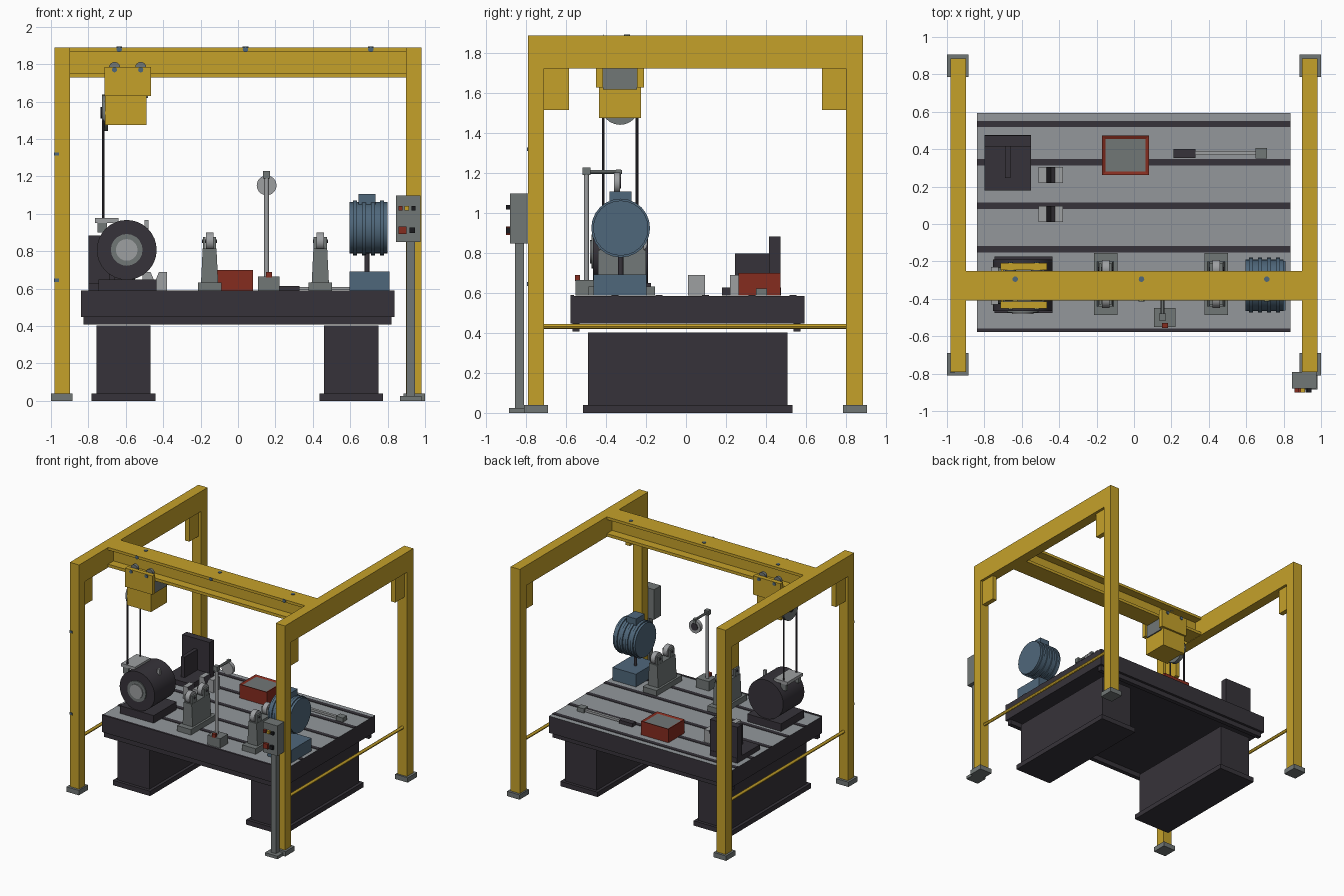
import bpy, bmesh, math
from mathutils import Matrix, Vector

cube = bpy.data.objects.get("Cube")
if cube:
    bpy.data.objects.remove(cube, do_unlink=True)


def material(name, *srgb):
    mat = bpy.data.materials.new(name)
    mat.use_nodes = True
    col = tuple((c / 255) ** 2.2 for c in srgb) + (1,)
    mat.diffuse_color = col
    mat.node_tree.nodes["Principled BSDF"].inputs["Base Color"].default_value = col
    return mat


YELLOW = material("safety yellow", 196, 160, 46)
DARK = material("dark cast iron", 57, 54, 60)
TABLE = material("machined grey", 146, 150, 154)
GREY = material("mid grey", 112, 118, 117)
LIGHT = material("light steel", 156, 158, 160)
RED = material("red paint", 132, 48, 36)
BLUE = material("blue paint", 80, 103, 122)
BLACK = material("black", 32, 32, 35)


def finish(name, bm, *mats):
    bmesh.ops.recalc_face_normals(bm, faces=bm.faces)
    mesh = bpy.data.meshes.new(name)
    bm.to_mesh(mesh)
    bm.free()
    ob = bpy.data.objects.new(name, mesh)
    bpy.context.collection.objects.link(ob)
    for m in mats:
        mesh.materials.append(m)
    return ob


def box(name, mat, x, y, z):
    """Box from three (low, high) ranges."""
    bm = bmesh.new()
    bmesh.ops.create_cube(bm, size=1)
    for v in bm.verts:
        v.co = [(r[0] + r[1]) / 2 + c * (r[1] - r[0]) for c, r in zip(v.co, (x, y, z))]
    return finish(name, bm, mat)


def rod(name, mat, a, b, r, sides=24):
    """Cylinder from point a to point b."""
    a, b = Vector(a), Vector(b)
    bm = bmesh.new()
    rot = Vector((0, 0, 1)).rotation_difference(b - a).to_matrix().to_4x4()
    bmesh.ops.create_cone(bm, cap_ends=True, segments=sides, radius1=r, radius2=r,
                          depth=(b - a).length, matrix=Matrix.Translation((a + b) / 2) @ rot)
    ob = finish(name, bm, mat)
    if sides > 8:
        bpy.ops.object.select_all(action="DESELECT")
        ob.select_set(True)
        bpy.context.view_layer.objects.active = ob
        bpy.ops.object.shade_smooth_by_angle(angle=math.radians(30))
    return ob


def around(c, half):
    return (c - half, c + half)


# Gantry side frames: posts, feet, beams, corner brackets, guard rails
for side, s in (("right", -1), ("left", 1)):
    cx = 0.94 * s
    px = around(cx, 0.042)
    for end, y, foot, gus in (("front", (-0.79, -0.71), (-0.81, -0.69), (-0.71, -0.585)),
                              ("rear", (0.80, 0.885), (0.785, 0.905), (0.68, 0.80))):
        box(f"{end}_{side}_post", YELLOW, px, y, (0.04, 1.73))
        box(f"{end}_{side}_foot", GREY, around(0.943 * s, 0.057), foot, (0, 0.04))
        box(f"{end}_{side}_bracket", YELLOW, around(cx, 0.02), gus, (1.515, 1.73))
    box(f"{side}_top_beam", YELLOW, px, (-0.79, 0.885), (1.725, 1.89))
    rod(f"{side}_guard_rail", YELLOW, (cx, -0.71, 0.433), (cx, 0.80, 0.433), 0.013, 12)
for z in (0.645, 1.32):
    box("post_bolt", BLUE, around(-0.97, 0.013), (-0.795, -0.79), around(z, 0.009))

# Crossing I-beam
for label, y, z in (("top_flange", (-0.41, -0.25), (1.868, 1.89)),
                    ("web", (-0.34, -0.32), (1.75, 1.87)),
                    ("bottom_flange", (-0.41, -0.25), (1.728, 1.752))):
    box(f"cross_beam_{label}", YELLOW, (-0.9, 0.9), y, z)
for x in (-0.635, 0.04, 0.71):
    rod("beam_bolt", BLUE, (x, -0.295, 1.868), (x, -0.295, 1.894), 0.015, 12)
    rod("beam_bolt_front", BLUE, (x, -0.414, 1.879), (x, -0.41, 1.879), 0.015, 12)

# Hoist trolley with wheels, winch body, sheave and ropes
for y, face in ((-0.433, -1), (-0.227, 1)):
    box("trolley_plate", YELLOW, (-0.715, -0.465), around(y, 0.018), (1.63, 1.785))
    for x in (-0.66, -0.52):
        rod("trolley_wheel", GREY, (x, y - 0.02 * face, 1.782), (x, y - 0.045 * face, 1.782), 0.03, 16)
        rod("wheel_hub", BLUE, (x, y, 1.77), (x, y + 0.024 * face, 1.77), 0.014, 12)
box("trolley_core", GREY, (-0.70, -0.48), (-0.415, -0.245), (1.62, 1.725))
box("winch_body", YELLOW, (-0.71, -0.49), (-0.435, -0.225), (1.475, 1.632))
rod("sheave", GREY, (-0.728, -0.33, 1.54), (-0.695, -0.33, 1.54), 0.098)
rod("sheave_hub", BLACK, (-0.735, -0.33, 1.54), (-0.69, -0.33, 1.54), 0.03)
for y in (-0.414, -0.246):
    rod("rope", DARK, (-0.72, y, 0.95), (-0.72, y, 1.54), 0.007, 8)
    box("sling_lug", GREY, around(-0.725, 0.025), around(y, 0.015), (0.90, 0.955))
box("sling_plate", LIGHT, (-0.765, -0.64), (-0.43, -0.23), (0.952, 0.977))

# Table with light top, dark slots and lower lips
table = box("table", DARK, (-0.84, 0.837), (-0.577, 0.593), (0.447, 0.585))
table.data.materials.append(TABLE)
for p in table.data.polygons:
    if p.normal.z > 0.9:
        p.material_index = 1
for y in (0.535, 0.33, 0.097, -0.135, -0.355):
    box("table_slot", DARK, (-0.84, 0.837), around(y, 0.017), (0.584, 0.589))
box("front_edge_slot", DARK, (-0.84, 0.837), (-0.577, -0.56), (0.584, 0.589))
for y in (-0.55, 0.555):
    box("table_lip", DARK, (-0.825, 0.82), around(y, 0.018), (0.407, 0.448))
for x in (-0.612, 0.605):
    box("table_pedestal", DARK, around(x, 0.145), (-0.49, 0.508), (0.04, 0.403))
    box("pedestal_plinth", DARK, around(x, 0.17), (-0.515, 0.532), (0, 0.04))

# Large dark motor
MX, MZ = -0.595, 0.807
rod("motor_body", DARK, (MX, -0.465, MZ), (MX, -0.19, MZ), 0.16, 32)
rod("motor_face", GREY, (MX, -0.473, MZ), (MX, -0.46, MZ), 0.085, 20)
rod("motor_hub", LIGHT, (MX, -0.48, MZ), (MX, -0.46, MZ), 0.058, 20)
box("motor_base", DARK, (-0.745, -0.437), (-0.475, -0.175), (0.587, 0.65))
box("motor_eye", LIGHT, around(-0.49, 0.011), around(-0.33, 0.011), (0.92, 0.968))

# Angle plate with rib
box("angle_plate_base", DARK, (-0.80, -0.55), (0.18, 0.475), (0.587, 0.628))
box("angle_plate_wall", DARK, (-0.80, -0.55), (0.415, 0.472), (0.62, 0.883))
box("angle_plate_rib", DARK, (-0.69, -0.66), (0.245, 0.42), (0.62, 0.797))

# Notched blocks, with dark notch faces
for y in (0.01, 0.22):
    bm = bmesh.new()
    profile = [(-0.51, 0.587), (-0.38, 0.587), (-0.38, 0.69), (-0.422, 0.69),
               (-0.445, 0.635), (-0.468, 0.69), (-0.51, 0.69)]
    face = bm.faces.new([bm.verts.new((x, y, z)) for x, z in profile])
    ext = bmesh.ops.extrude_face_region(bm, geom=[face])
    for g in ext["geom"]:
        if isinstance(g, bmesh.types.BMVert):
            g.co.y += 0.085
    block = finish("notched_block", bm, LIGHT, DARK)
    for p in block.data.polygons:
        if 0.1 < p.normal.z < 0.9:
            p.material_index = 1

# Red parts tray with grey inside
tray = box("parts_tray", RED, (-0.17, 0.08), (0.262, 0.472), (0.587, 0.70))
tray.data.materials.append(GREY)
bm = bmesh.new()
bm.from_mesh(tray.data)
top = max(bm.faces, key=lambda f: f.normal.z)
bmesh.ops.inset_individual(bm, faces=[top], thickness=0.025)
top.material_index = 1
for v in top.verts:
    v.co.z -= 0.008
bm.to_mesh(tray.data)
bm.free()

# Long wrench bar
box("bar_grip", DARK, (0.21, 0.33), (0.352, 0.40), (0.587, 0.615))
box("bar_shaft", LIGHT, (0.33, 0.66), around(0.379, 0.011), (0.592, 0.61))
box("bar_head", GREY, (0.65, 0.712), (0.35, 0.405), (0.587, 0.622))

# Roller rests
for x in (-0.152, 0.44):
    box("rest_base", GREY, around(x, 0.063), (-0.487, -0.155), (0.587, 0.632))
    col = box("rest_column", GREY, around(x, 0.046), (-0.44, -0.2), (0.63, 0.815))
    for v in col.data.vertices:
        if v.co.z > 0.8:
            v.co.x = x + (v.co.x - x) * 0.8
    for y in (-0.40, -0.24):
        for dx in (-0.028, 0.028):
            box("roller_cheek", GREY, around(x + dx, 0.007), around(y, 0.03), (0.80, 0.875))
        rod("roller", LIGHT, (x - 0.02, y, 0.853), (x + 0.02, y, 0.853), 0.048)
        rod("roller_pin", DARK, (x - 0.04, y, 0.853), (x + 0.04, y, 0.853), 0.01, 12)

# Indicator stand
box("stand_base", GREY, (0.107, 0.223), (-0.552, -0.45), (0.587, 0.665))
box("stand_switch", RED, around(0.165, 0.016), (-0.555, -0.53), (0.66, 0.69))
rod("stand_pole", LIGHT, (0.153, -0.498, 0.66), (0.153, -0.498, 1.22), 0.013, 16)
box("stand_clamp", GREY, around(0.153, 0.019), around(-0.498, 0.019), (1.19, 1.228))
rod("stand_arm", GREY, (0.153, -0.50, 1.207), (0.153, -0.32, 1.207), 0.01, 12)
box("indicator_hanger", GREY, around(0.153, 0.012), around(-0.338, 0.012), (1.15, 1.218))
rod("indicator_dial", LIGHT, (0.153, -0.36, 1.152), (0.153, -0.33, 1.152), 0.053)
rod("dial_rear", DARK, (0.153, -0.33, 1.152), (0.153, -0.325, 1.152), 0.03)

# Blue finned motor on its base
BY, BZ = -0.327, 0.925
rod("pump_body", BLUE, (0.597, BY, BZ), (0.80, BY, BZ), 0.138)
for x in (0.626, 0.674, 0.722, 0.77):
    rod("pump_fin", BLUE, (x - 0.011, BY, BZ), (x + 0.011, BY, BZ), 0.147)
box("pump_terminal_box", BLUE, (0.645, 0.735), around(BY, 0.055), (1.03, 1.107))
rod("pump_post", DARK, (0.69, BY, 0.69), (0.69, BY, 0.80), 0.013, 16)
box("pump_base", BLUE, (0.595, 0.81), (-0.462, -0.197), (0.587, 0.692))

# Control cabinet on post
box("control_foot", GREY, (0.865, 0.98), (-0.885, -0.79), (0, 0.025))
box("control_post", GREY, (0.90, 0.945), (-0.855, -0.81), (0.02, 0.86))
box("control_cabinet", GREY, (0.845, 0.975), (-0.88, -0.79), (0.848, 1.097))
for x, z, r, mat in ((0.868, 1.03, 0.011, RED), (0.902, 1.03, 0.011, YELLOW),
                     (0.938, 1.03, 0.011, BLACK), (0.88, 0.912, 0.021, RED),
                     (0.932, 0.912, 0.015, BLACK)):
    box("control_button", mat, around(x, r), (-0.90, -0.878), around(z, r))
